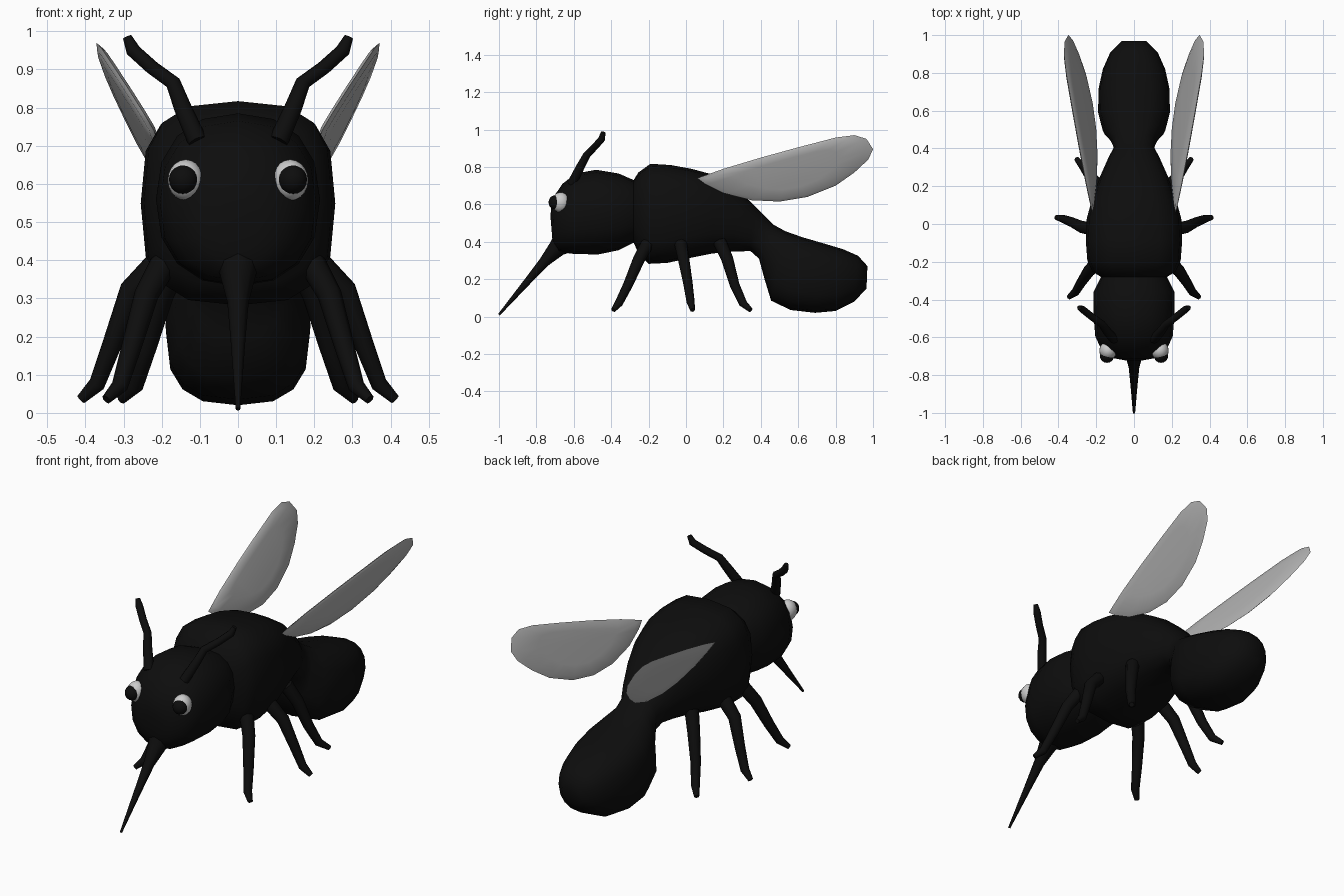
import bpy, bmesh
from math import sin, cos, pi, copysign
from mathutils import Vector

if "Cube" in bpy.data.objects:
    bpy.data.objects.remove(bpy.data.objects["Cube"])


def material(name, v):
    m = bpy.data.materials.new(name)
    m.diffuse_color = (v, v, v, 1)
    m.use_nodes = True
    m.node_tree.nodes["Principled BSDF"].inputs["Base Color"].default_value = m.diffuse_color
    return m


BLACK, WHITE, GREY = material("black", 0.004), material("white", 0.8), material("wing grey", 0.45)


def finish(obj, mat, angle=60):
    obj.data.materials.append(mat)
    bpy.ops.object.select_all(action='DESELECT')
    obj.select_set(True)
    bpy.context.view_layer.objects.active = obj
    bpy.ops.object.shade_smooth_by_angle(angle=angle * pi / 180)


def from_rings(name, rings, mat):
    """Skin a list of equal-sized point rings and cap both ends."""
    bm = bmesh.new()
    vs = [[bm.verts.new(p) for p in r] for r in rings]
    n = len(vs[0])
    for a, b in zip(vs, vs[1:]):
        for i in range(n):
            bm.faces.new((a[i], a[(i + 1) % n], b[(i + 1) % n], b[i]))
    bm.faces.new(vs[0])
    bm.faces.new(vs[-1])
    bmesh.ops.recalc_face_normals(bm, faces=bm.faces)
    me = bpy.data.meshes.new(name)
    bm.to_mesh(me)
    bm.free()
    obj = bpy.data.objects.new(name, me)
    bpy.context.collection.objects.link(obj)
    finish(obj, mat)


def tube(name, pts, radii):
    """Tapered eight-sided tube through the points."""
    cu = bpy.data.curves.new(name, 'CURVE')
    cu.dimensions = '3D'
    cu.bevel_depth = 1
    cu.bevel_resolution = 2
    cu.use_fill_caps = True
    sp = cu.splines.new('POLY')
    sp.points.add(len(pts) - 1)
    for p, co, r in zip(sp.points, pts, radii):
        p.co = (*co, 1)
        p.radius = r
    obj = bpy.data.objects.new(name, cu)
    bpy.context.collection.objects.link(obj)
    bpy.ops.object.select_all(action='DESELECT')
    obj.select_set(True)
    bpy.context.view_layer.objects.active = obj
    bpy.ops.object.convert(target='MESH')
    finish(bpy.context.object, BLACK)


def ball(name, loc, scale):
    bpy.ops.mesh.primitive_uv_sphere_add(segments=16, ring_count=10, location=loc)
    obj = bpy.context.object
    obj.name = name
    obj.scale = scale
    return obj


# Body sections: top y, top z, bottom y, bottom z, half width, squareness
SECTIONS = [
    (-.725, .54, -.715, .42, .05, 2), (-.715, .63, -.705, .385, .11, 2),
    (-.66, .71, -.68, .345, .17, 2.2), (-.59, .765, -.60, .335, .205, 2.3),
    (-.48, .785, -.47, .332, .215, 2.3), (-.36, .765, -.36, .355, .215, 2.4),
    (-.28, .73, -.28, .395, .175, 2.5),
    (-.255, .77, -.25, .33, .22, 2.8), (-.19, .817, -.20, .282, .247, 3),
    (-.08, .81, -.10, .287, .255, 3), (.03, .79, .03, .315, .25, 3),
    (.14, .76, .14, .337, .22, 2.8), (.26, .69, .25, .348, .178, 2.6),
    (.36, .60, .345, .35, .135, 2.4), (.42, .54, .39, .31, .107, 2.3),
    (.47, .49, .42, .20, .125, 2.4), (.53, .457, .455, .085, .165, 2.6),
    (.62, .425, .56, .035, .19, 2.7), (.74, .39, .69, .02, .188, 2.7),
    (.84, .36, .80, .03, .165, 2.6), (.92, .325, .90, .08, .125, 2.4),
    (.97, .27, .965, .15, .065, 2.2)]


def section(yt, zt, yb, zb, hw, sq):
    ring = []
    for i in range(16):
        a = i * pi / 8
        c, s = (copysign(abs(round(t, 6)) ** (2 / sq), t) for t in (cos(a), sin(a)))
        ring.append((hw * c, (yt + yb) / 2 + (yt - yb) / 2 * s,
                     (zt + zb) / 2 + (zt - zb) / 2 * s))
    return ring


from_rings("body", [section(*s) for s in SECTIONS], BLACK)

# Proboscis
tube("proboscis", [(0, -.64, .41), (0, -.69, .365), (0, -.76, .29), (0, -.85, .185), (0, -1, .01)],
     [.075, .048, .028, .019, .006])

# Wing outline in side view (y, z)
WING = [(.06, .74), (.2, .79), (.4, .85), (.6, .905), (.8, .957), (.9, .97), (.965, .95),
        (1, .895), (.975, .84), (.9, .77), (.8, .70), (.65, .64), (.5, .615), (.35, .622),
        (.2, .66), (.1, .71)]

LEGS = {
    "front_leg": [(.19, -.20, .40), (.24, -.25, .31), (.28, -.31, .17), (.31, -.36, .07), (.345, -.388, .035)],
    "middle_leg": [(.20, -.03, .40), (.28, -.015, .32), (.33, .01, .18), (.37, .025, .075), (.412, .035, .035)],
    "back_leg": [(.16, .18, .40), (.20, .22, .31), (.24, .26, .17), (.27, .305, .07), (.305, .345, .035)]}

ANTENNA = [(.105, -.61, .71), (.145, -.565, .80), (.17, -.53, .865), (.225, -.49, .905),
           (.275, -.45, .95), (.29, -.443, .985)]

for s, side in ((1, "right"), (-1, "left")):
    for name, pts in LEGS.items():
        tube(f"{name}_{side}", [(s * x, y, z) for x, y, z in pts],
             [.036, .032, .026, .022, .013])
    tube(f"antenna_{side}", [(s * x, y, z) for x, y, z in ANTENNA],
         [.026, .023, .02, .019, .019, .012])

    # Eyes with pupils
    finish(ball(f"eye_{side}", (s * .137, -.67, .61), (.047, .05, .054)), WHITE)
    finish(ball(f"pupil_{side}", (s * .143, -.698, .611), (.038, .037, .038)), BLACK)

    # Wing: leaning thin blade, thickest in the middle
    mid = Vector((.55, .785))
    rings = []
    for k, off in ((.6, -.011), (.9, -.008), (1, 0), (.9, .008), (.6, .011)):
        pts = [mid + (Vector(p) - mid) * k for p in WING]
        rings.append([(s * (.07 * y + .4 * z - .08 + off), y, z - .4 * off) for y, z in pts])
    from_rings(f"wing_{side}", rings, GREY)
